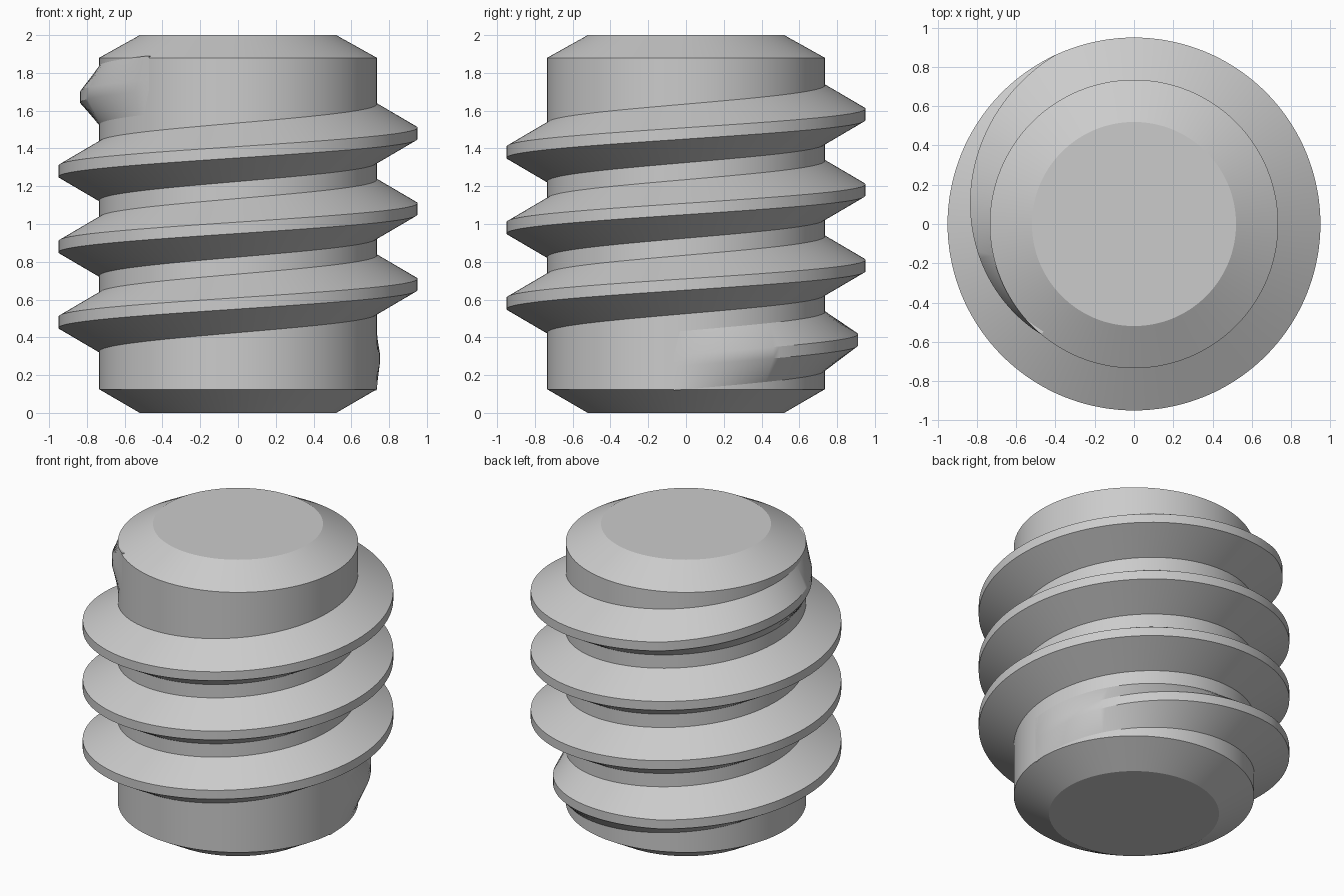
import bpy, bmesh
from math import cos, sin, radians

if "Cube" in bpy.data.objects:
    bpy.data.objects.remove(bpy.data.objects["Cube"], do_unlink=True)

CORE_R, CREST_R, PITCH = 0.735, 0.95, 0.4
STEP = 2.5                       # degrees per segment, shared by core and thread
START, END = -5, 1310            # thread angles in degrees
FADE_IN, FADE_OUT = 120, 115     # run-in and run-out lengths in degrees

grey = bpy.data.materials.new("plain grey")
grey.use_nodes = True
grey.diffuse_color = (0.6, 0.6, 0.6, 1)
grey.node_tree.nodes["Principled BSDF"].inputs["Base Color"].default_value = (0.6, 0.6, 0.6, 1)


def point(radius, angle, z):
    return radius * cos(radians(angle)), radius * sin(radians(angle)), z


def finish(bm, name, angle):
    bmesh.ops.recalc_face_normals(bm, faces=bm.faces)
    mesh = bpy.data.meshes.new(name)
    bm.to_mesh(mesh)
    bm.free()
    mesh.materials.append(grey)
    obj = bpy.data.objects.new(name, mesh)
    bpy.context.collection.objects.link(obj)
    bpy.ops.object.select_all(action='DESELECT')
    obj.select_set(True)
    bpy.context.view_layer.objects.active = obj
    bpy.ops.object.shade_smooth_by_angle(angle=radians(angle))


def bridge(bm, a, b):
    for i in range(len(a)):
        j = (i + 1) % len(a)
        bm.faces.new((a[i], a[j], b[j], b[i]))


def skin(rings, name, angle):
    """Join closed rings of points into a capped solid."""
    bm = bmesh.new()
    loops = [[bm.verts.new(p) for p in ring] for ring in rings]
    for a, b in zip(loops, loops[1:]):
        bridge(bm, a, b)
    bm.faces.new(loops[0])
    bm.faces.new(loops[-1])
    finish(bm, name, angle)


# Chamfered cylindrical core
profile = [(0.52, 0), (CORE_R, 0.125), (CORE_R, 1.88), (0.52, 2)]
skin([[point(r, i * STEP, z) for i in range(int(360 / STEP))] for r, z in profile],
     "core", 25)

# Helical thread: trapezoid section whose crest sinks into the core at both ends
sections = []
for i in range(int((END - START) / STEP) + 1):
    angle = START + i * STEP
    height = max(0, min(1, (angle - START) / FADE_IN, (END - angle) / FADE_OUT))
    crest = CORE_R + (CREST_R - CORE_R) * height
    z = 0.28 + PITCH * angle / 360
    section = [(0.70, -0.155), (CORE_R, -0.155), (crest, -0.03),
               (crest, 0.03), (CORE_R, 0.155), (0.70, 0.155)]
    sections.append([point(r, angle, z + dz) for r, dz in section])
skin(sections, "thread", 30)
